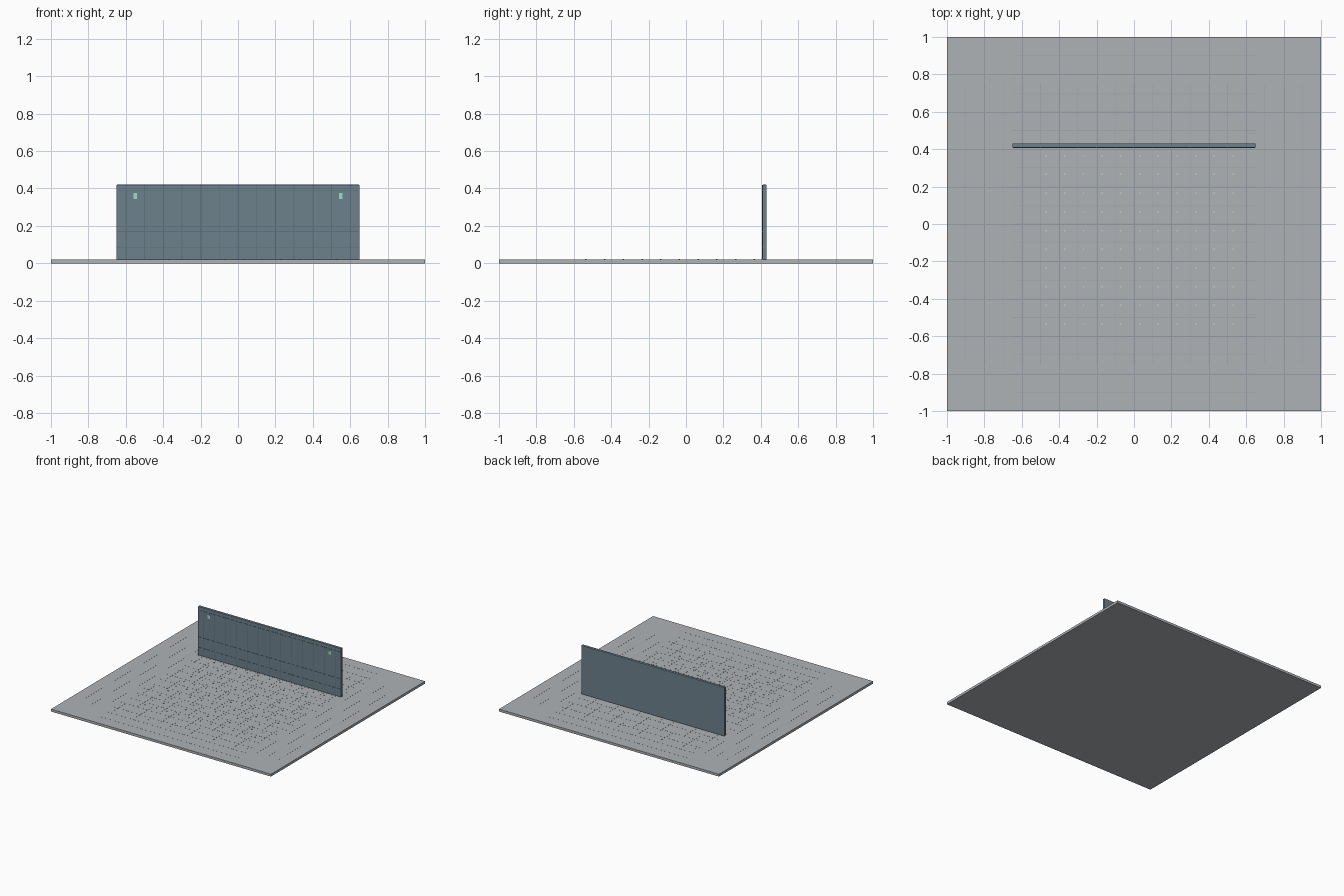
import bpy, bmesh
from mathutils import Matrix

if "Cube" in bpy.data.objects:
    bpy.data.objects.remove(bpy.data.objects["Cube"])


def material(name, rgb):
    m = bpy.data.materials.new(name)
    m.diffuse_color = (*rgb, 1)
    m.use_nodes = True
    m.node_tree.nodes["Principled BSDF"].inputs["Base Color"].default_value = m.diffuse_color
    return m


def boxes(name, items, mat, bevel=0):
    """One object from a list of (centre, size) boxes."""
    bm = bmesh.new()
    for c, s in items:
        bmesh.ops.create_cube(bm, size=1, matrix=Matrix.Translation(c) @ Matrix.Diagonal((*s, 1)))
    me = bpy.data.meshes.new(name)
    bm.to_mesh(me)
    bm.free()
    ob = bpy.data.objects.new(name, me)
    bpy.context.collection.objects.link(ob)
    me.materials.append(mat)
    if bevel:
        b = ob.modifiers.new("bevel", "BEVEL")
        b.width, b.segments = bevel, 2
    return ob


stone = material("stone", (0.42, 0.45, 0.47))
groove = material("groove", (0.36, 0.39, 0.41))
steel = material("steel", (0.15, 0.22, 0.26))
seam = material("seam", (0.11, 0.17, 0.20))
pale = material("pale", (0.6, 0.62, 0.63))
glow = material("glow", (0.3, 0.75, 0.55))

# floor slab
boxes("floor_slab", [((0, 0, 0.01), (2, 2, 0.02))], stone)

# thin tile joints on the floor
steps = [i / 10 for i in range(-9, 10)]
boxes("floor_joints_lengthwise", [((x, 0, 0.02), (0.003, 1.5, 0.001)) for x in steps], groove)
boxes("floor_joints_crosswise", [((0, y, 0.02), (1.3, 0.003, 0.001)) for y in steps], groove)

# small studs on the floor
boxes("floor_studs", [((-0.47 + 0.1 * i, -0.535 + 0.1 * j, 0.021), (0.008, 0.008, 0.004))
                      for i in range(11) for j in range(10)], pale)

# upright wall panel
boxes("wall_panel", [((0, 0.42, 0.22), (1.3, 0.022, 0.4))], steel, 0.003)

# raised seams on the wall front
boxes("wall_seams_vertical", [((i / 10, 0.409, 0.22), (0.004, 0.003, 0.396)) for i in range(-6, 7)], seam)
boxes("wall_seams_horizontal", [((0, 0.409, z), (1.296, 0.003, 0.003)) for z in (0.085, 0.17, 0.39)], seam)

# indicator lights
boxes("wall_lights", [((s * 0.55, 0.408, 0.36), (0.02, 0.004, 0.03)) for s in (-1, 1)], glow)
